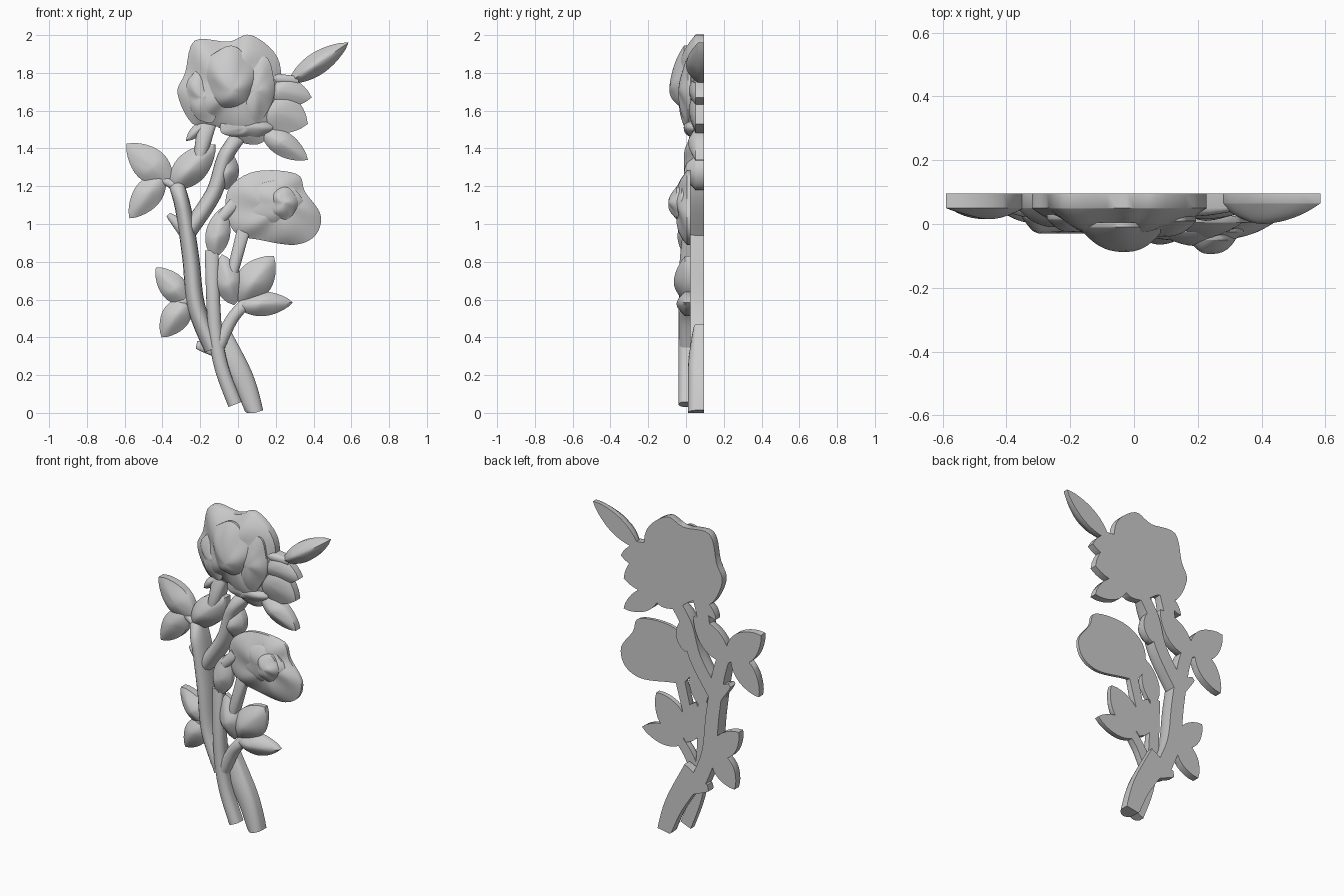
import bpy, bmesh, math
from mathutils import Vector

if "Cube" in bpy.data.objects:
    bpy.data.objects.remove(bpy.data.objects["Cube"])

REAR = (0.095, 0.05)      # back plane and rim depth of the rear layer
THIN = (0.095, 0.065)     # thinner-edged rear leaves
FRONT = (0.025, -0.005)   # same for the front layer


def finish(name, bm):
    bmesh.ops.recalc_face_normals(bm, faces=bm.faces)
    me = bpy.data.meshes.new(name)
    bm.to_mesh(me)
    bm.free()
    ob = bpy.data.objects.new(name, me)
    bpy.context.collection.objects.link(ob)
    bpy.ops.object.select_all(action='DESELECT')
    ob.select_set(True)
    bpy.context.view_layer.objects.active = ob
    bpy.ops.object.shade_smooth_by_angle(angle=math.radians(50))


def skin(name, rings):
    """Join equal rings of points into a closed solid."""
    bm = bmesh.new()
    rings = [[bm.verts.new(p) for p in r] for r in rings]
    m = len(rings[0])
    for a, b in zip(rings, rings[1:]):
        for i in range(m):
            j = (i + 1) % m
            bm.faces.new((a[i], a[j], b[j], b[i]))
    bm.faces.new(rings[0])
    bm.faces.new(rings[-1])
    finish(name, bm)


def spline(pts, closed, n=5):
    """Catmull-Rom curve through 2D points."""
    v = [Vector(p) for p in pts]
    k, out = len(v), []
    get = (lambda i: v[i % k]) if closed else (lambda i: v[max(0, min(k - 1, i))])
    for i in range(k if closed else k - 1):
        a, b, c, d = (get(i + j) for j in (-1, 0, 1, 2))
        for t in (j / n for j in range(n)):
            out.append(0.5 * (2 * b + (c - a) * t + (2 * a - 5 * b + 4 * c - d) * t * t
                              + (3 * b - a - 3 * c + d) * t ** 3))
    return out if closed else out + [v[-1]]


def relief(name, line, center, layer, peak, power=2.0, lobes=0, bump=0.0, twist=0.0):
    """Flat-backed outline with a domed, rippled front."""
    back, rim = layer
    c = Vector(center)
    rings = [[(p.x, back, p.y) for p in line]]
    for k in range(12):
        s = math.cos(math.pi / 2 * k / 11.3)
        ring = []
        for p in line:
            q, d = c + (p - c) * s, p - c
            y = rim + (peak - rim) * (1 - s ** power)
            y -= bump * math.sin(lobes * math.atan2(d.y, d.x) + twist * s) * 6 * s * s * (1 - s)
            ring.append((q.x, y, q.y))
        rings.append(ring)
    skin(name, rings)


def petal(name, c, rx, rz, tilt, rim, peak, peak_at=None):
    """Shallow oval petal laid on a rose."""
    t, line = math.radians(tilt), []
    for i in range(48):
        a = math.tau * i / 48
        r = 1 + .04 * math.cos(5 * a)
        x, z = rx * r * math.cos(a), rz * r * math.sin(a)
        line.append(Vector((c[0] + x * math.cos(t) - z * math.sin(t), c[1] + x * math.sin(t) + z * math.cos(t))))
    relief(name, line, peak_at or c, (rim + .015, rim), peak, 2, 3, .006, 2)


def leaf(name, layer, base, tip, w, peak):
    """Pointed leaf from base to tip with half width w."""
    b, t = Vector(base), Vector(tip)
    d = t - b
    nrm = Vector((-d.y, d.x)).normalized()
    side = [(u / 12, w * math.sin(math.pi * (u / 12) ** .9) ** .75) for u in range(1, 12)]
    line = [b] + [b + d * u + nrm * h for u, h in side] + [t] + [b + d * u - nrm * h for u, h in side[::-1]]
    relief(name, line, b + d * .42, layer, peak, 1.7, 2, .004, 1)


def stem(name, layer, top, w0, w1, *pts):
    """Rounded, flat-backed bar along points, sinking at its upper end."""
    path, rings = spline(pts, False), []
    back, rim = layer
    last = len(path) - 1
    for i, p in enumerate(path):
        d = path[min(i + 1, last)] - path[max(i - 1, 0)]
        n = Vector((d.y, -d.x)).normalized() * (w0 + (w1 - w0) * i / last)
        rise = (top - rim) * min(1, (last - i + 1.5) / 5)
        prof = [(-1, back)] + [(-math.cos(math.pi * k / 8), rim + rise * math.sin(math.pi * k / 8))
                               for k in range(9)] + [(1, back)]
        rings.append([(p.x + n.x * u, y, max(0, p.y + n.y * u)) for u, y in prof])
    skin(name, rings)


# Large rose: outer petals, inner folds, raised bud
outer = [(-.23, 1.97), (-.05, 1.965), (.07, 2), (.21, 1.88), (.22, 1.69), (.15, 1.45),
         (.02, 1.43), (-.11, 1.515), (-.24, 1.53), (-.32, 1.69), (-.28, 1.8)]
relief("large_rose_petals", spline(outer, True), (-.03, 1.73), (REAR[0], .05), -.04, 2.4, 5, .009, 3)
petal("large_rose_right_petal", (.09, 1.7), .1, .19, -10, .01, -.04)
petal("large_rose_lower_petal", (.04, 1.51), .14, .055, 0, .03, -.012)
petal("large_rose_left_petal", (-.19, 1.67), .075, .14, 15, .015, -.025)
petal("large_rose_bud", (-.04, 1.77), .135, .17, 10, -.01, -.088, (-.03, 1.71))

# Small rose: outer petals, inner petals, bud
outer = [(-.04, 1.2), (.1, 1.28), (.31, 1.265), (.355, 1.17), (.437, 1.05), (.41, .94),
         (.3, .89), (.12, .915), (-.01, .95), (-.065, 1.07)]
relief("small_rose_petals", spline(outer, True), (.2, 1.09), (FRONT[0], .005), -.05, 2.6, 5, .009, 2)
petal("small_rose_inner_petals", (.19, 1.11), .15, .12, 0, -.025, -.07, (.22, 1.11))
petal("small_rose_bud", (.24, 1.11), .075, .085, 0, -.05, -.094)

# Rear leaves
leaf("top_right_leaf", THIN, (.27, 1.75), (.585, 1.96), .06, 0)
leaf("right_sepal", REAR, (.1, 1.73), (.39, 1.67), .085, .015)
leaf("right_lower_sepal", REAR, (.08, 1.65), (.37, 1.53), .115, .015)
leaf("bottom_right_sepal", REAR, (.12, 1.5), (.37, 1.34), .065, .01)
leaf("left_sepal", REAR, (-.17, 1.54), (-.275, 1.44), .03, .03)
leaf("upper_left_leaf", REAR, (-.35, 1.21), (-.59, 1.425), .09, .015)
leaf("upper_left_under_leaf", REAR, (-.39, 1.27), (-.575, 1.03), .075, .015)
leaf("lower_left_leaf", REAR, (-.26, .57), (-.435, .77), .07, .005)
leaf("lower_left_under_leaf", REAR, (-.26, .61), (-.405, .4), .075, .005)
leaf("stem_left_leaf", REAR, (-.36, 1.19), (-.12, 1.42), .085, -.01)
leaf("stem_right_leaf", REAR, (-.06, 1.18), (-.06, 1.4), .065, -.01)

# Front leaves
leaf("middle_bud_leaf", FRONT, (-.13, .82), (-.08, 1.09), .065, -.045)
leaf("front_left_leaf", FRONT, (-.02, .57), (-.085, .84), .075, -.06)
leaf("front_right_leaf", FRONT, (0, .59), (.19, .83), .095, -.065)
leaf("front_lower_leaf", FRONT, (-.01, .57), (.29, .585), .065, -.05)

# Rear stems
stem("rear_base_stem", REAR, .01, .045, .075, (.09, 0), (.02, .19), (-.12, .43))
stem("rear_base_spur", REAR, .025, .06, .02, (-.06, .33), (-.22, .36))
stem("main_stem", REAR, -.03, .05, .04, (-.13, .34), (-.22, .56), (-.25, .82), (-.29, 1.08), (-.33, 1.22))
stem("large_rose_stem", REAR, -.01, .045, .04, (-.27, .95), (-.13, 1.16), (-.07, 1.35), (0, 1.46))
stem("large_rose_left_stem", REAR, .005, .035, .05, (-.2, 1.36), (-.165, 1.53))
stem("upper_left_stalk", REAR, .02, .025, .02, (-.31, 1.19), (-.41, 1.24))
stem("lower_left_stalk", REAR, .015, .03, .02, (-.22, .6), (-.33, .58))
stem("top_leaf_stalk", REAR, .025, .03, .02, (.19, 1.77), (.32, 1.76))
stem("thorn", REAR, .02, .05, .012, (-.27, .96), (-.37, 1.05))

# Front stems
stem("front_base_stem", FRONT, -.04, .038, .036, (-.015, .045), (-.09, .25), (-.125, .48), (-.14, .86))
stem("front_leaf_stem", FRONT, -.035, .035, .03, (-.1, .36), (-.03, .5), (.05, .59))
stem("small_rose_stem", FRONT, -.035, .03, .035, (-.03, .74), (.03, .97))
stem("small_rose_side_stem", FRONT, -.03, .03, .03, (-.09, 1.03), (-.02, 1.11))
